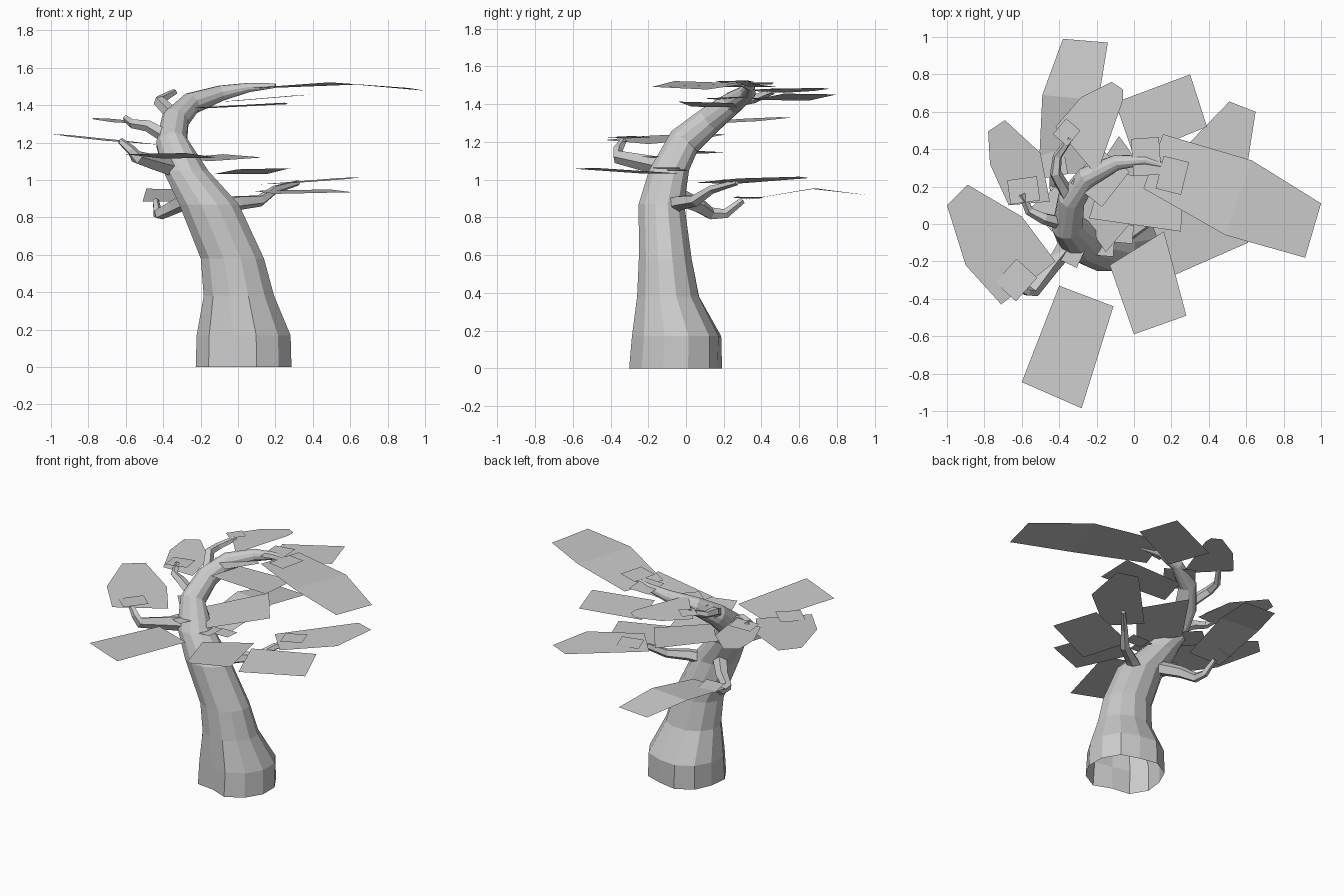
import bpy, bmesh, math
from mathutils import Vector

grey = bpy.data.materials.new("pale_grey")
grey.diffuse_color = (0.6, 0.6, 0.6, 1)


def finish(bm, name):
    mesh = bpy.data.meshes.new(name)
    bm.to_mesh(mesh)
    bm.free()
    mesh.materials.append(grey)
    obj = bpy.data.objects.new(name, mesh)
    bpy.context.collection.objects.link(obj)
    return obj


def tube(name, stations, sides, shape=lambda a, z: 1.0, level_below=0.0):
    """Faceted tube through (x, y, z, rx, ry) stations, open at the start."""
    bm = bmesh.new()
    pts = [Vector(s[:3]) for s in stations]
    u, t_old, rings = Vector((1, 0, 0)), Vector((0, 0, 1)), []
    for i, (x, y, z, rx, ry) in enumerate(stations):
        t = (pts[min(i + 1, len(pts) - 1)] - pts[max(i - 1, 0)]).normalized()
        if z < level_below:
            t = Vector((0, 0, 1))
        u = t_old.rotation_difference(t) @ u
        v, t_old = t.cross(u), t
        ring = []
        for k in range(sides):
            a = math.tau * (k + 0.5) / sides
            f = shape(k, z)
            ring.append(bm.verts.new(pts[i] + (u * rx * math.cos(a) + v * ry * math.sin(a)) * f))
        rings.append(ring)
    for a, b in zip(rings, rings[1:]):
        for k in range(sides):
            n = (k + 1) % sides
            bm.faces.new((a[k], a[n], b[n], b[k]))
    bm.faces.new(rings[-1])
    return finish(bm, name)


def leaf(name, rows, height):
    """Flat leaf from rows of (x1, y1, x2, y2); height(x, y) gives its tilt."""
    bm = bmesh.new()
    vs = [[bm.verts.new((x, y, height(x, y))) for x, y in (r[:2], r[2:])] for r in rows]
    for (a, b), (c, d) in zip(vs, vs[1:]):
        bm.faces.new((a, b, d, c))
    bm.normal_update()
    for f in bm.faces:
        if f.normal.z < 0:
            f.normal_flip()
    return finish(bm, name)


def root_groove(k, z):
    """Pinch two sides of the trunk near the ground."""
    fade = max(0.0, 1 - z / 0.42)
    return 1 - fade * {8: 0.2, 2: 0.1, 5: 0.06}.get(k, 0)


# Leaning trunk that sweeps back and then to the right
tube("trunk", [
    (0.03, -0.055, 0.0, 0.265, 0.255),
    (0.03, -0.05, 0.17, 0.26, 0.245),
    (0.005, -0.095, 0.38, 0.195, 0.17),
    (-0.03, -0.11, 0.58, 0.175, 0.145),
    (-0.155, -0.13, 0.87, 0.165, 0.125),
    (-0.28, -0.09, 1.05, 0.125, 0.11),
    (-0.355, -0.01, 1.2, 0.085, 0.09),
    (-0.335, 0.13, 1.32, 0.075, 0.075),
    (-0.25, 0.25, 1.41, 0.06, 0.06),
    (-0.09, 0.33, 1.465, 0.042, 0.042),
    (0.06, 0.34, 1.495, 0.025, 0.025),
    (0.2, 0.3, 1.505, 0.012, 0.012)], 12, root_groove, 1.1)


def branch(name, points, r0, r1):
    n = len(points) - 1
    tube(name, [(*p, r, r) for i, p in enumerate(points) for r in [r0 + (r1 - r0) * i / n]], 5)


# Side branches
branch("front_left_branch", [(-0.33, -0.08, 1.06), (-0.44, -0.22, 1.09), (-0.54, -0.36, 1.12),
                             (-0.57, -0.36, 1.16), (-0.63, -0.33, 1.21)], 0.055, 0.018)
branch("left_branch", [(-0.36, 0.0, 1.22), (-0.48, 0.03, 1.29), (-0.56, 0.07, 1.30),
                       (-0.6, 0.16, 1.33)], 0.04, 0.018)
branch("upper_branch", [(-0.34, 0.13, 1.34), (-0.42, 0.27, 1.42), (-0.41, 0.36, 1.43),
                        (-0.34, 0.46, 1.47)], 0.04, 0.018)
branch("back_low_branch", [(-0.24, -0.05, 0.91), (-0.34, 0.07, 0.86), (-0.42, 0.13, 0.82),
                           (-0.43, 0.21, 0.82), (-0.44, 0.3, 0.89)], 0.05, 0.018)
branch("right_branch", [(-0.12, -0.1, 0.85), (0.0, -0.03, 0.88), (0.12, 0.05, 0.89),
                        (0.2, 0.14, 0.95), (0.32, 0.27, 0.985)], 0.05, 0.015)

# Large leaves
leaf("back_leaf", [(-0.51, 0.27, -0.25, 0.27), (-0.49, 0.69, -0.19, 0.66), (-0.38, 0.99, -0.14, 0.97)],
     lambda x, y: 0.955 - (0.17 * (0.68 - y) if y < 0.68 else 0.13 * (y - 0.68)))
leaf("crown_leaf", [(0.155, 0.48, 0.05, 0.19), (0.63, 0.34, 0.49, -0.06), (1.0, 0.11, 0.915, -0.18)],
     lambda x, y: 1.525 - (0.06 * (0.55 - x) if x < 0.55 else 0.1 * (x - 0.55)) - 0.02 * y)
leaf("back_right_leaf", [(0.30, 0.80, 0.39, 0.52), (-0.10, 0.65, 0.0, 0.36)],
     lambda x, y: 1.42 + 0.08 * x + 0.01 * y)
leaf("upper_back_leaf", [(-0.12, 0.76, -0.06, 0.72), (-0.28, 0.68, -0.06, 0.66),
                         (-0.42, 0.52, -0.2, 0.26)], lambda x, y: 1.49 + 0.07 * x)
leaf("centre_leaf", [(-0.17, 0.27, 0.27, 0.25), (-0.24, 0.03, 0.25, -0.04)],
     lambda x, y: 1.4 + 0.05 * x - 0.03 * y)
leaf("left_leaf", [(-0.69, 0.555, -0.78, 0.495), (-0.5, 0.38, -0.77, 0.32), (-0.45, 0.12, -0.67, 0.1)],
     lambda x, y: 1.265 - 0.06 * x + 0.04 * y)
leaf("far_left_leaf", [(-0.89, 0.21, -1.0, 0.1), (-0.6, 0.04, -0.9, -0.22),
                       (-0.42, -0.2, -0.71, -0.43)], lambda x, y: 1.155 - 0.09 * x + 0.02 * y)
leaf("front_leaf", [(-0.4, -0.33, -0.11, -0.44), (-0.6, -0.845, -0.28, -0.985)],
     lambda x, y: 1.1 - 0.045 * y)
leaf("middle_leaf", [(-0.33, 0.1, -0.15, -0.15), (-0.08, 0.47, 0.13, 0.18)],
     lambda x, y: 1.11 + 0.06 * y)
leaf("front_right_leaf", [(-0.13, -0.22, 0.16, -0.04), (0.0, -0.59, 0.28, -0.49)],
     lambda x, y: 1.025 + 0.04 * x - 0.055 * y)
leaf("right_leaf", [(0.51, 0.655, 0.65, 0.60), (0.36, 0.5, 0.60, 0.28), (0.12, 0.25, 0.3, 0.05)],
     lambda x, y: 0.965 + 0.06 * x + 0.02 * y)
leaf("low_right_leaf", [(0.2, -0.28, 0.61, -0.1), (0.08, 0.04, 0.49, 0.2)],
     lambda x, y: 0.94 + 0.05 * y)

# Small square leaves at the branch tips: centre, size, turn, tilt
tufts = [(0.065, 0.36, 1.51, 0.15, 0.2, 4), (0.205, 0.26, 1.52, 0.14, 0.18, -14),
         (-0.43, 0.08, 1.145, 0.17, 0.17, 40), (-0.63, -0.30, 1.225, 0.15, 0.17, -42),
         (-0.59, 0.18, 1.335, 0.16, 0.13, 8), (-0.18, 0.25, 1.43, 0.21, 0.24, -38),
         (-0.36, 0.49, 1.48, 0.1, 0.11, -40), (-0.34, -0.13, 1.12, 0.15, 0.16, -25),
         (-0.17, -0.1, 1.06, 0.13, 0.14, -5), (-0.07, -0.05, 1.05, 0.13, 0.1, -5),
         (0.28, 0.24, 0.995, 0.15, 0.14, 20), (-0.43, 0.33, 0.905, 0.13, 0.15, 10)]
for i, (x, y, z, w, d, turn) in enumerate(tufts):
    c, s = math.cos(math.radians(turn)) / 2, math.sin(math.radians(turn)) / 2
    ax, ay, bx, by = w * c, w * s, -d * s, d * c
    leaf(f"tip_leaf_{i + 1}", [(x - ax - bx, y - ay - by, x + ax - bx, y + ay - by),
                               (x - ax + bx, y - ay + by, x + ax + bx, y + ay + by)],
         lambda px, py, x=x, z=z: z + 0.06 * (px - x))
